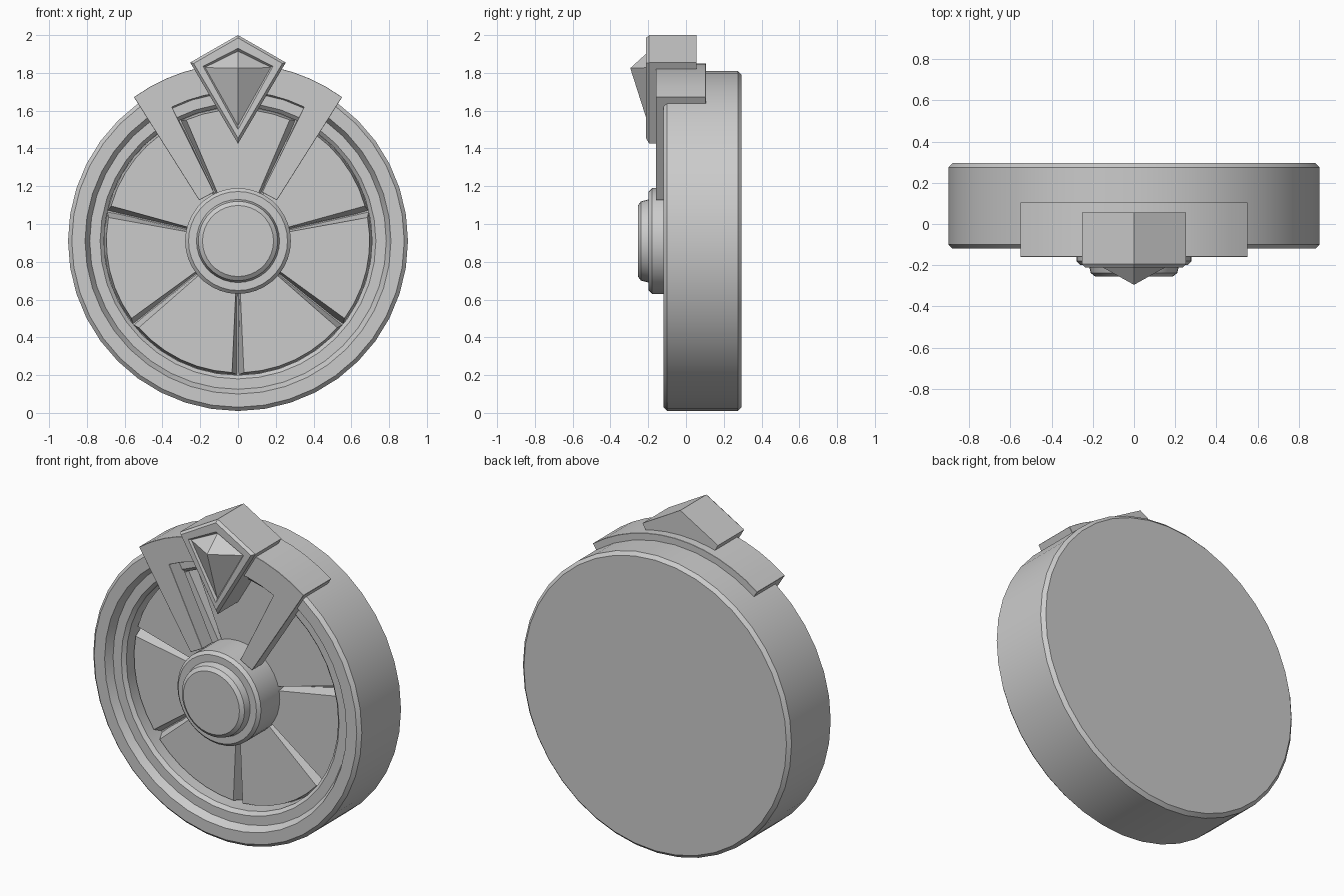
import bpy, bmesh, math
from math import sin, cos, pi, radians

if "Cube" in bpy.data.objects:
    bpy.data.objects.remove(bpy.data.objects["Cube"])

CZ = 0.91  # height of the wheel axis

grey = bpy.data.materials.new("plain grey")
grey.diffuse_color = (0.6, 0.6, 0.6, 1)
grey.use_nodes = True
grey.node_tree.nodes["Principled BSDF"].inputs["Base Color"].default_value = grey.diffuse_color


def make_object(name, bm):
    bmesh.ops.remove_doubles(bm, verts=bm.verts, dist=1e-5)
    bmesh.ops.recalc_face_normals(bm, faces=bm.faces)
    mesh = bpy.data.meshes.new(name)
    bm.to_mesh(mesh)
    bm.free()
    obj = bpy.data.objects.new(name, mesh)
    bpy.context.collection.objects.link(obj)
    mesh.materials.append(grey)
    return obj


def loft(name, rings, cap=True):
    """Skin a list of closed rings of points, capping both ends."""
    bm = bmesh.new()
    loops = [[bm.verts.new(p) for p in ring] for ring in rings]
    n = len(loops[0])
    for a, b in zip(loops, loops[1:]):
        for i in range(n):
            j = (i + 1) % n
            bm.faces.new((a[i], a[j], b[j], b[i]))
    if cap:
        bm.faces.new(loops[0])
        bm.faces.new(loops[-1])
    return make_object(name, bm)


def lathe(name, profile, sides):
    """Turn (radius, y) points round the wheel axis."""
    return loft(name, [[(r * cos(2 * pi * i / sides), y, CZ + r * sin(2 * pi * i / sides))
                        for i in range(sides)] for r, y in profile])


def at(outline, y):
    return [(x, y, z) for x, z in outline]


def arc(r, a0, a1, steps):
    """Points on a circle, angles measured from straight up."""
    return [(r * sin(a0 + (a1 - a0) * i / steps), CZ + r * cos(a0 + (a1 - a0) * i / steps))
            for i in range(steps + 1)]


def apply_modifiers(obj):
    bpy.context.view_layer.objects.active = obj
    for m in list(obj.modifiers):
        bpy.ops.object.modifier_apply(modifier=m.name)


def bevel(obj, width):
    m = obj.modifiers.new("bevel", 'BEVEL')
    m.width = width
    m.segments = 1
    m.limit_method = 'ANGLE'
    m.angle_limit = radians(40)


def smooth(obj):
    bpy.ops.object.select_all(action='DESELECT')
    obj.select_set(True)
    bpy.context.view_layer.objects.active = obj
    bpy.ops.object.shade_smooth_by_angle(angle=radians(25))


# Wheel: stepped front rim, recessed floor, flat back
wheel = lathe("wheel_body", [
    (0.2, 0.06), (0.71, 0.06), (0.71, -0.055), (0.73, -0.075), (0.785, -0.075),
    (0.81, -0.12), (0.88, -0.12), (0.90, -0.10), (0.90, 0.275), (0.88, 0.295)], 40)
smooth(wheel)

# Hub with raised knob
hub = lathe("hub", [
    (0.28, 0.06), (0.28, -0.18), (0.262, -0.198), (0.22, -0.198),
    (0.21, -0.238), (0.188, -0.255)], 36)
smooth(hub)

# Seven wedge panels with sloping sides that leave V grooves between them
for k in range(7):
    a0 = pi + 2 * pi * k / 7
    a1 = a0 + 2 * pi / 7
    g = 0.045
    base = arc(0.71, a0, a1, 6) + arc(0.24, a1, a0, 6)
    face = arc(0.697, a0 + g, a1 - g, 6) + arc(0.24, a1 - g, a0 + g, 6)
    loft("wedge_panel_%d" % (k + 1), [at(base, 0.07), at(face, 0.0)])

# Bracket: arched band with two legs, hooked over the rim
corner = math.atan2(0.55, 0.76)
inner = math.atan2(0.35, 0.71)
outline = (arc(0.94, -corner, corner, 12) + [(0.206, 1.126), (0.127, 1.168)]
           + arc(0.79, inner, -inner, 8) + [(-0.127, 1.168), (-0.206, 1.126)])
bracket = loft("bracket", [at(outline, -0.16), at(outline, 0.105)])
cutter = lathe("bracket_cutter", [(0.888, -0.06), (0.888, 0.4)], 80)
cutter.hide_render = True
cut = bracket.modifiers.new("cut", 'BOOLEAN')
cut.operation = 'DIFFERENCE'
cut.solver = 'EXACT'
cut.object = cutter
bevel(bracket, 0.015)
apply_modifiers(bracket)
bpy.data.objects.remove(cutter)
smooth(bracket)


# Kite-shaped crest: frame with a shallow socket
def kite(top, side, mid, bottom):
    return [(0, top), (side, mid), (0, bottom), (-side, mid)]


loft("crest_frame", [
    at(kite(2.0, 0.253, 1.855, 1.425), 0.055),
    at(kite(2.0, 0.253, 1.855, 1.425), -0.195),
    at(kite(1.985, 0.235, 1.85, 1.455), -0.212),
    at(kite(1.93, 0.185, 1.835, 1.50), -0.212),
    at(kite(1.915, 0.172, 1.83, 1.525), -0.195)])

# Faceted gem
bm = bmesh.new()
tip = bm.verts.new((0, -0.295, 1.825))
ring = [bm.verts.new(p) for p in at(kite(1.915, 0.178, 1.828, 1.515), -0.196)]
for i in range(4):
    bm.faces.new((ring[i], ring[(i + 1) % 4], tip))
bm.faces.new(ring)
make_object("gem", bm)
